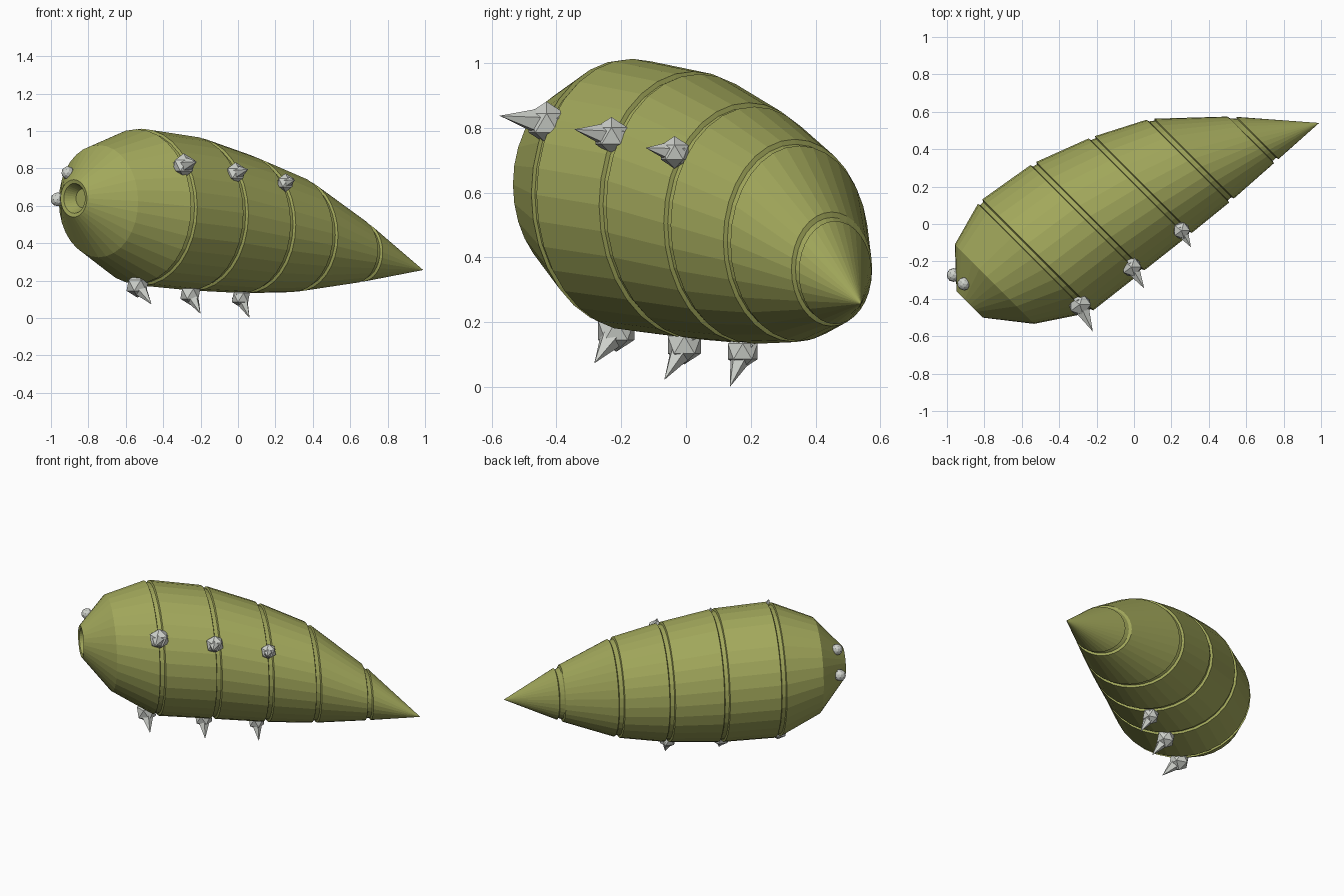
import bpy
import bmesh
import math
from mathutils import Vector, Matrix

cube = bpy.data.objects.get("Cube")
if cube:
    bpy.data.objects.remove(cube, do_unlink=True)


def material(name, color):
    m = bpy.data.materials.new(name)
    m.use_nodes = True
    m.diffuse_color = color
    m.node_tree.nodes["Principled BSDF"].inputs["Base Color"].default_value = color
    return m


SKIN = material("olive skin", (0.36, 0.39, 0.105, 1))
BONE = material("pale grey bone", (0.62, 0.64, 0.60, 1))


def finish(bm, name, mat):
    bmesh.ops.recalc_face_normals(bm, faces=bm.faces)
    mesh = bpy.data.meshes.new(name)
    bm.to_mesh(mesh)
    bm.free()
    mesh.materials.append(mat)
    obj = bpy.data.objects.new(name, mesh)
    bpy.context.scene.collection.objects.link(obj)
    return obj


# Body axes: along the larva, and sideways across it
ALONG = Vector((1, 1, 0)).normalized()
ACROSS = Vector((1, -1, 0)).normalized()
SIDES = 32

# Segment joints: distance along, sideways shift, height, radius
joints = [
    (-0.50, -0.25, 0.595, 0.42),
    (-0.155, -0.20, 0.56, 0.412),
    (0.165, -0.12, 0.503, 0.37),
    (0.455, -0.03, 0.449, 0.31),
    (0.773, 0.13, 0.36, 0.17),
]
TIP = (1.082, 0.318, 0.257, 0)

# Mouth hollow, rim and head
sections = [
    (-0.86, -0.315, 0.64, 0.05),
    (-0.92, -0.317, 0.64, 0.08),
    (-0.925, -0.317, 0.64, 0.10),
    (-0.755, -0.30, 0.625, 0.30),
]

# Each joint becomes a narrow groove that follows the taper of the body
chain = [sections[-1]] + joints + [TIP]
for prev, joint, nxt in zip(chain, chain[1:], chain[2:]):
    for offset, depth in ((-0.014, 0), (-0.010, 0.014), (0.014, 0.014), (0.020, 0)):
        other = nxt if offset > 0 else prev
        t = abs(offset / (other[0] - joint[0]))
        u, v, z, r = Vector(joint).lerp(Vector(other), t)
        sections.append((u, v, z, r - depth))

bm = bmesh.new()
rings = []
for u, v, z, r in sections:
    centre = ALONG * u + ACROSS * v + Vector((0, 0, z))
    ring = []
    for i in range(SIDES):
        a = math.tau * i / SIDES
        ring.append(bm.verts.new(centre + ACROSS * r * math.cos(a)
                                 + Vector((0, 0, r * math.sin(a)))))
    rings.append(ring)
for a, b in zip(rings, rings[1:]):
    for i in range(SIDES):
        j = (i + 1) % SIDES
        bm.faces.new((a[i], a[j], b[j], b[i]))
bm.faces.new(rings[0])
point = bm.verts.new(ALONG * TIP[0] + ACROSS * TIP[1] + Vector((0, 0, TIP[2])))
for i in range(SIDES):
    bm.faces.new((rings[-1][i], rings[-1][(i + 1) % SIDES], point))
finish(bm, "body", SKIN)


def ball(name, centre, radius, detail=1):
    bm = bmesh.new()
    bmesh.ops.create_icosphere(bm, subdivisions=detail, radius=radius,
                               matrix=Matrix.Translation(centre))
    return finish(bm, name, BONE)


def claw(name, knuckle, tip, size):
    """Faceted knuckle with a pointed claw growing out of it."""
    knuckle, tip = Vector(knuckle), Vector(tip)
    ball(name + "_knuckle", knuckle, size)
    start = knuckle + (knuckle - tip) * 0.12
    axis = tip - start
    place = (Matrix.Translation((start + tip) / 2)
             @ axis.to_track_quat("Z", "Y").to_matrix().to_4x4())
    bm = bmesh.new()
    bmesh.ops.create_cone(bm, cap_ends=True, segments=5, radius1=size * 0.85,
                          radius2=0, depth=axis.length, matrix=place)
    finish(bm, name + "_claw", BONE)


# Upper row of legs along the flank
claw("upper_front_leg", (-0.29, -0.43, 0.815), (-0.22, -0.575, 0.837), 0.066)
claw("upper_middle_leg", (-0.013, -0.23, 0.775), (0.055, -0.345, 0.795), 0.058)
claw("upper_rear_leg", (0.254, -0.035, 0.724), (0.305, -0.125, 0.738), 0.050)

# Lower row of legs along the belly
claw("lower_front_leg", (-0.537, -0.215, 0.175), (-0.462, -0.283, 0.073), 0.066)
claw("lower_middle_leg", (-0.255, -0.005, 0.13), (-0.20, -0.067, 0.022), 0.060)
claw("lower_rear_leg", (0.015, 0.175, 0.11), (0.062, 0.135, 0.0), 0.054)

# Eyes beside the mouth
ball("upper_eye", (-0.91, -0.32, 0.777), 0.035, 2)
ball("lower_eye", (-0.965, -0.273, 0.635), 0.037, 2)
